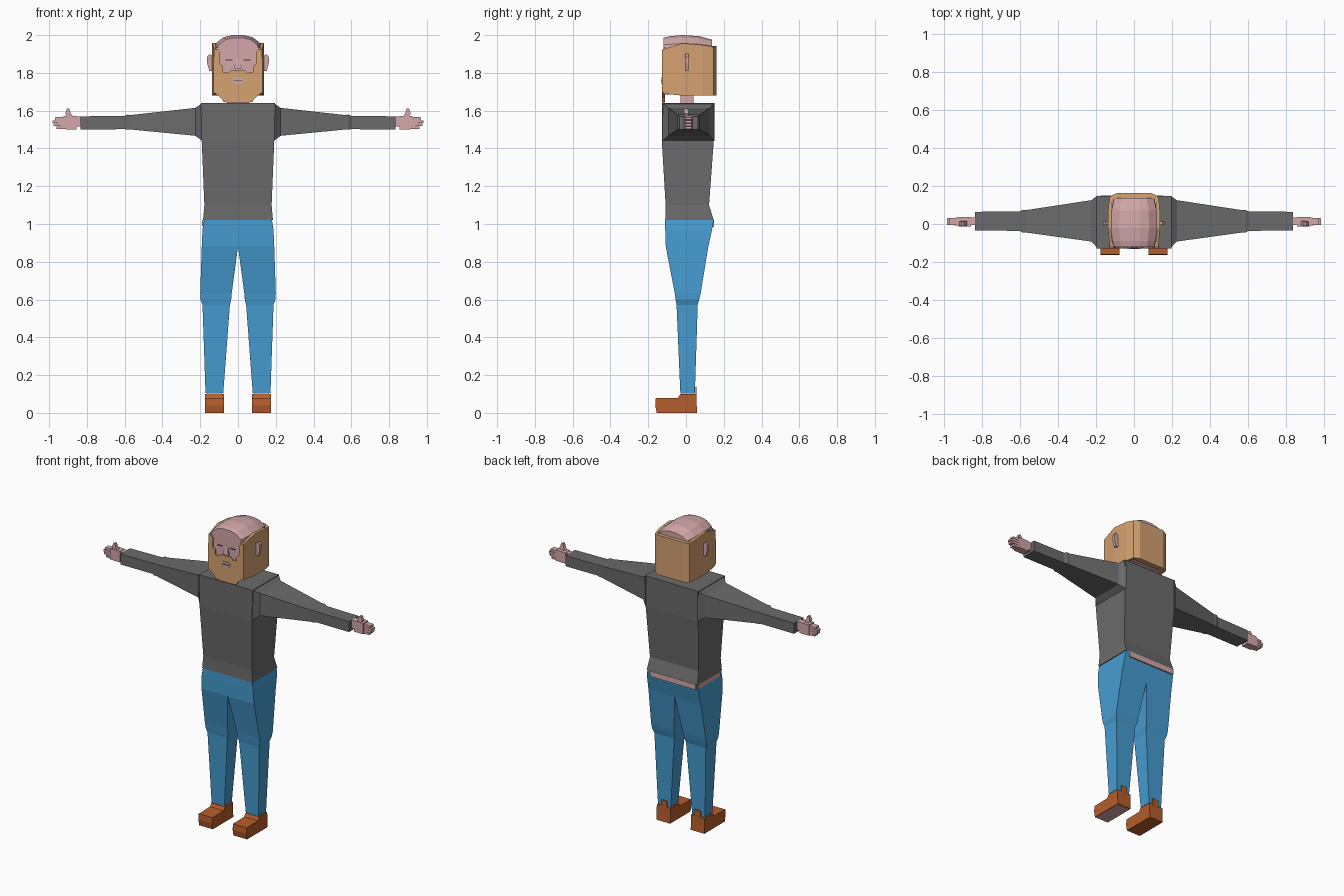
import bpy, bmesh

def material(name, rgb):
    m = bpy.data.materials.new(name)
    m.diffuse_color = (*rgb, 1)
    return m

SKIN = material("skin", (0.66, 0.39, 0.40))
HAIR = material("tan hair", (0.66, 0.36, 0.165))
SHIRT = material("grey shirt", (0.147, 0.147, 0.147))
PANTS = material("blue trousers", (0.06, 0.335, 0.64))
SHOE = material("brown leather", (0.47, 0.11, 0.025))
DARK = material("dark lines", (0.05, 0.03, 0.03))

def loft(name, rings, mat):
    """Skin a closed solid through rings with equal point counts."""
    bm = bmesh.new()
    vs = [[bm.verts.new(p) for p in r] for r in rings]
    n = len(rings[0])
    for a, b in zip(vs, vs[1:]):
        for i in range(n):
            j = (i + 1) % n
            bm.faces.new((a[i], a[j], b[j], b[i]))
    bm.faces.new(vs[0])
    bm.faces.new(vs[-1])
    bmesh.ops.recalc_face_normals(bm, faces=bm.faces)
    me = bpy.data.meshes.new(name)
    bm.to_mesh(me)
    bm.free()
    me.materials.append(mat)
    ob = bpy.data.objects.new(name, me)
    bpy.context.collection.objects.link(ob)
    return ob

def zring(z, x0, x1, y0, y1, s=1):
    return [(s*x0, y0, z), (s*x1, y0, z), (s*x1, y1, z), (s*x0, y1, z)]

def xring(x, y0, y1, z0, z1, s=1):
    return [(s*x, y0, z0), (s*x, y1, z0), (s*x, y1, z1), (s*x, y0, z1)]

def box(name, x0, x1, y0, y1, z0, z1, mat, s=1):
    return loft(name, [zring(z, x0, x1, y0, y1, s) for z in (z0, z1)], mat)

def front_plate(name, pts, y0, y1, mat):
    return loft(name, [[(x, y, z) for x, z in pts] for y in (y0, y1)], mat)

def side_plate(name, pts, x0, x1, mat):
    return loft(name, [[(x, y, z) for y, z in pts] for x in (x0, x1)], mat)

# Torso and hips
loft("sweater", [zring(1.02, -.185, .185, -.11, .147),
                 zring(1.10, -.178, .178, -.108, .122),
                 zring(1.44, -.192, .192, -.128, .147),
                 zring(1.64, -.196, .196, -.128, .147)], SHIRT)
loft("trouser_hips", [zring(.88, -.192, .192, -.107, .118),
                      zring(.97, -.188, .188, -.110, .138),
                      zring(1.02, -.18, .18, -.110, .147)], PANTS)
box("waist_skin_back", -.175, .155, .137, .149, .985, 1.02, SKIN)
box("neck", -.055, .055, -.03, .04, 1.62, 1.70, SKIN)

for side, s in (("left", 1), ("right", -1)):
    # Sleeve with shoulder flare and elbow fold
    loft(side + "_sleeve", [xring(.19, -.128, .15, 1.44, 1.64, s),
                            xring(.225, -.092, .125, 1.467, 1.615, s),
                            xring(.565, -.045, .073, 1.500, 1.577, s),
                            xring(.585, -.045, .073, 1.500, 1.579, s),
                            xring(.60, -.036, .066, 1.502, 1.572, s),
                            xring(.835, -.034, .064, 1.500, 1.570, s)], SHIRT)
    # Hand: wrist, palm, fingers, thumb
    box(side + "_wrist", .83, .865, -.006, .034, 1.515, 1.57, SKIN, s)
    loft(side + "_palm", [xring(.855, -.012, .036, 1.500, 1.572, s),
                          xring(.925, -.014, .038, 1.502, 1.573, s)], SKIN)
    for i, tip in enumerate((.97, .982, .978, .962)):
        z = 1.553 - i * .016
        loft(f"{side}_finger_{i}", [xring(.92, -.008, .034, z - .003, z + .013, s),
                                    xring(tip, -.004, .03, z - .001, z + .012, s)], SKIN)
    loft(side + "_thumb", [zring(1.56, .868, .898, -.010, .016, s),
                           zring(1.585, .885, .915, -.012, .014, s),
                           zring(1.612, .893, .905, -.010, .010, s)], SKIN)
    # Trouser leg with knee fold
    loft(side + "_trouser_leg", [zring(.105, .078, .172, -.03, .047, s),
                                 zring(.572, .043, .188, -.05, .062, s),
                                 zring(.60, .036, .198, -.055, .070, s),
                                 zring(.635, .033, .200, -.060, .078, s),
                                 zring(.88, .0, .192, -.107, .118, s)], PANTS)
    # Shoe with raised ankle collar
    side_plate(side + "_shoe", [(-.155, 0), (.058, 0), (.055, .10), (-.03, .10),
                                (-.042, .08), (-.16, .078), (-.163, .04)],
               s * .075, s * .175, SHOE)
    box(side + "_ankle", .085, .165, -.026, .042, .09, .115, SKIN, s)
    box(side + "_heel_tab", .10, .145, .05, .056, .09, .14, SHOE, s)
    # Hair on the side of the head, bulging a little in the middle
    prof = [(-.122, 1.69, 1.925, .128), (-.02, 1.68, 1.957, .137),
            (.09, 1.68, 1.948, .135), (.145, 1.68, 1.937, .126)]
    loft(side + "_side_hair", [[(s * .115, y, a), (s * x, y, a), (s * x, y, b), (s * .115, y, b)]
                               for y, a, b, x in prof], HAIR)
    # Ear
    front_plate(side + "_ear", [(s * .13, 1.81), (s * .152, 1.81), (s * .163, 1.85),
                                (s * .163, 1.885), (s * .150, 1.90), (s * .13, 1.885)],
                -.006, .012, SKIN)
    # Eye line
    box(side + "_eye", .03, .066, -.1215, -.115, 1.866, 1.872, DARK, s)

box("right_sole", .08, .17, -.15, .05, -.0005, .004, SKIN)
box("waist_skin_side", -.19, -.18, -.09, .14, .99, 1.02, SKIN)

# Skull, crown and back hair
box("skull", -.118, .118, -.118, .145, 1.685, 1.935, SKIN)
arch = [(-1, 0), (-.96, .45), (-.62, .84), (-.25, .98), (.25, .98), (.62, .84), (.96, .45), (1, 0)]
loft("bald_crown", [[(x * w, y, 1.915 + z * h) for x, z in arch]
                    for y, w, h in ((-.12, .108, .072), (-.09, .118, .08), (-.02, .127, .087),
                                    (.07, .122, .081), (.137, .108, .062))], SKIN)
loft("back_hair", [xring(-.126, .13, .146, 1.68, 1.937),
                   xring(-.09, .13, .162, 1.68, 1.942),
                   xring(.09, .13, .162, 1.68, 1.942),
                   xring(.126, .13, .146, 1.68, 1.937)], HAIR)

# Beard with sideburns, mirrored half outline
half = [(.0, 1.815), (.035, 1.815), (.05, 1.80), (.078, 1.803), (.08, 1.835), (.098, 1.85),
        (.094, 1.905), (.108, 1.925), (.128, 1.925), (.130, 1.70), (.088, 1.665),
        (.075, 1.645), (.0, 1.642)]
outline = half + [(-x, z) for x, z in reversed(half[1:-1])]
front_plate("beard", outline, -.127, -.112, HAIR)

# Nose and mouth
loft("nose", [zring(1.822, -.02, .02, -.129, -.11), zring(1.88, -.01, .01, -.121, -.11)], SKIN)
front_plate("lips", [(-.034, 1.76), (-.02, 1.74), (.02, 1.74), (.034, 1.76),
                     (.024, 1.777), (-.024, 1.777)], -.131, -.124, SKIN)
box("mouth_line", -.024, .024, -.1325, -.128, 1.756, 1.761, DARK)
